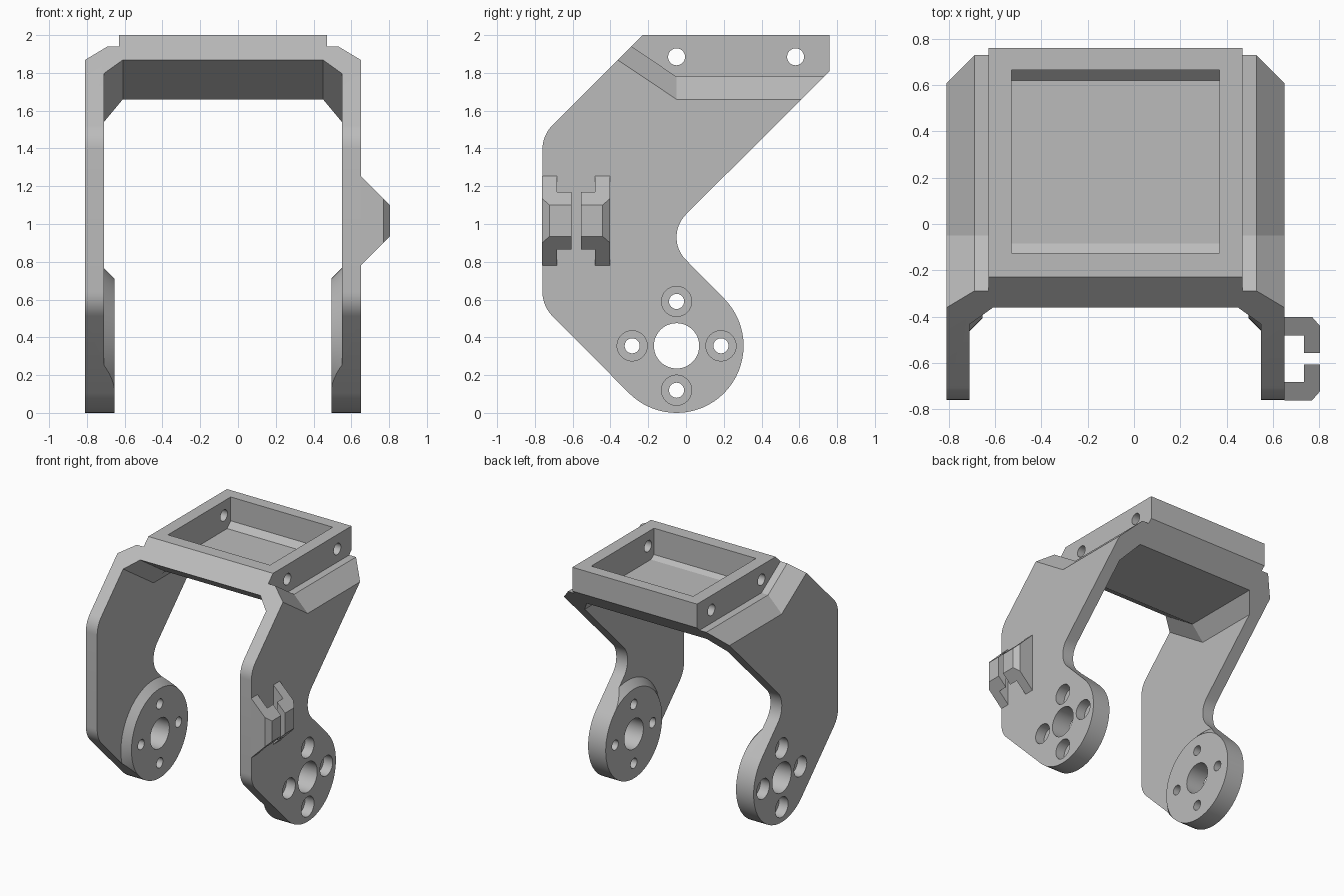
import bpy, bmesh
from math import sin, cos, pi, radians

if "Cube" in bpy.data.objects:
    bpy.data.objects.remove(bpy.data.objects["Cube"])

grey = bpy.data.materials.new("plain grey")
grey.use_nodes = True
GREY = (0.5, 0.5, 0.5, 1)
grey.diffuse_color = GREY
grey.node_tree.nodes["Principled BSDF"].inputs["Base Color"].default_value = GREY

MID = -0.08               # symmetry plane of the bracket
PIVOT = (-0.05, 0.355)    # (y, z) centre of the leg ends


def loft(name, rings):
    """Closed solid through matching rings of points."""
    bm = bmesh.new()
    loops = [[bm.verts.new(p) for p in ring] for ring in rings]
    n = len(loops[0])
    for a, b in zip(loops, loops[1:]):
        for i in range(n):
            j = (i + 1) % n
            bm.faces.new((a[i], a[j], b[j], b[i]))
    bm.faces.new(loops[0])
    bm.faces.new(loops[-1])
    bmesh.ops.recalc_face_normals(bm, faces=bm.faces)
    mesh = bpy.data.meshes.new(name)
    bm.to_mesh(mesh)
    bm.free()
    mesh.materials.append(grey)
    ob = bpy.data.objects.new(name, mesh)
    bpy.context.collection.objects.link(ob)
    return ob


def prism_x(name, profile, x0, x1):
    return loft(name, [[(x, y, z) for y, z in profile] for x in (x0, x1)])


def arc(cy, cz, r, start, end, steps):
    angles = [radians(start + (end - start) * i / steps) for i in range(steps + 1)]
    return [(cy + r * cos(a), cz + r * sin(a)) for a in angles]


def cone_x(cy, cz, x0, r0, x1, r1, steps=48):
    rings = []
    for x, r in ((x0, r0), (x1, r1)):
        rings.append([(x, cy + r * cos(2 * pi * i / steps), cz + r * sin(2 * pi * i / steps))
                      for i in range(steps)])
    return loft("cutter", rings)


def combine(target, cutter, operation="DIFFERENCE"):
    cutter.hide_render = True
    mod = target.modifiers.new("cut", "BOOLEAN")
    mod.operation = operation
    mod.solver = "EXACT"
    mod.object = cutter
    bpy.context.view_layer.objects.active = target
    bpy.ops.object.modifier_apply(modifier=mod.name)
    bpy.data.objects.remove(cutter)


def follow_deck(section):
    """Sweep an (x, z, moves) section along y, rising in front of the bend."""
    rings = []
    for y in (-1.0, -0.05, 1.0):
        rise = max(0, -0.05 - y) * 0.67
        rings.append([(x, y, z + rise * moves) for x, z, moves in section])
    return loft("cutter", rings)


# Side outline of the whole bracket
outline = [(-0.23, 2.0), (0.76, 2.0), (0.76, 1.81)]
outline += arc(0.12, 0.93, 0.17, 135, 225, 16)
outline += arc(*PIVOT, 0.355, 45, -135, 32)
outline += arc(-0.58, 0.64, 0.18, 225, 180, 8)
outline += arc(-0.58, 1.395, 0.18, 180, 135, 8)
bracket = prism_x("bracket", outline, -0.81, 0.65)

# Space between the legs, leaving a conical boss on each inner face
space = follow_deck([(MID - 0.63, -0.5, 0), (MID - 0.63, 1.54, 1), (MID - 0.53, 1.66, 1),
                     (MID + 0.53, 1.66, 1), (MID + 0.63, 1.54, 1), (MID + 0.63, -0.5, 0)])
for s in (-1, 1):
    combine(space, cone_x(*PIVOT, MID + s * 0.575, 0.357, MID + s * 0.675, 0.457, 64))
combine(bracket, space)

# Chamfered shoulders with a step beside the deck
for s in (-1, 1):
    shoulder = [(0.55, 2.6, 0), (0.55, 1.78, 1), (0.61, 1.78, 1),
                (0.73, 1.66, 1), (0.83, 1.56, 1), (0.83, 2.6, 0)]
    combine(bracket, follow_deck([(MID + s * x, z, m) for x, z, m in shoulder]))

# Tray recess in the deck
tray = [(-0.125, 2.1), (-0.125, 1.79), (-0.085, 1.765),
        (0.62, 1.765), (0.665, 1.81), (0.665, 2.1)]
combine(bracket, prism_x("cutter", tray, -0.53, 0.37))

# Screw holes through the tray walls
for y in (-0.05, 0.58):
    combine(bracket, cone_x(y, 1.885, -1, 0.045, 1, 0.045, 24))

# Pivot holes and counterbored screw holes in both legs
combine(bracket, cone_x(*PIVOT, -1, 0.12, 1, 0.12))
for k in range(4):
    y = PIVOT[0] + 0.235 * cos(k * pi / 2)
    z = PIVOT[1] + 0.235 * sin(k * pi / 2)
    combine(bracket, cone_x(y, z, -1, 0.04, 1, 0.04, 24))
    for s in (-1, 1):
        combine(bracket, cone_x(y, z, MID + s * 0.65, 0.08, MID + s * 0.8, 0.08, 32))

# Cable clip made of two facing hooks on the left leg
parts = [bracket]
hook = [(0.65, 0.18), (0.77, 0.18), (0.805, 0.14), (0.805, 0.025),
        (0.735, 0.025), (0.735, 0.1), (0.65, 0.1)]
taper = [(0.65, 1.255), (0.81, 1.095), (0.81, 0.94), (0.65, 0.78)]
for s, name in ((-1, "clip_front_hook"), (1, "clip_back_hook")):
    clip = loft(name, [[(x, -0.582 + s * y, z) for x, y in hook] for z in (0.7, 1.4)])
    combine(clip, loft("cutter", [[(x, y, z) for x, z in taper] for y in (-1, 0)]), "INTERSECT")
    parts.append(clip)

# Smooth the round walls, keep the corners crisp
for ob in parts:
    bpy.ops.object.select_all(action="DESELECT")
    ob.select_set(True)
    bpy.context.view_layer.objects.active = ob
    bpy.ops.object.shade_smooth_by_angle(angle=radians(20))
